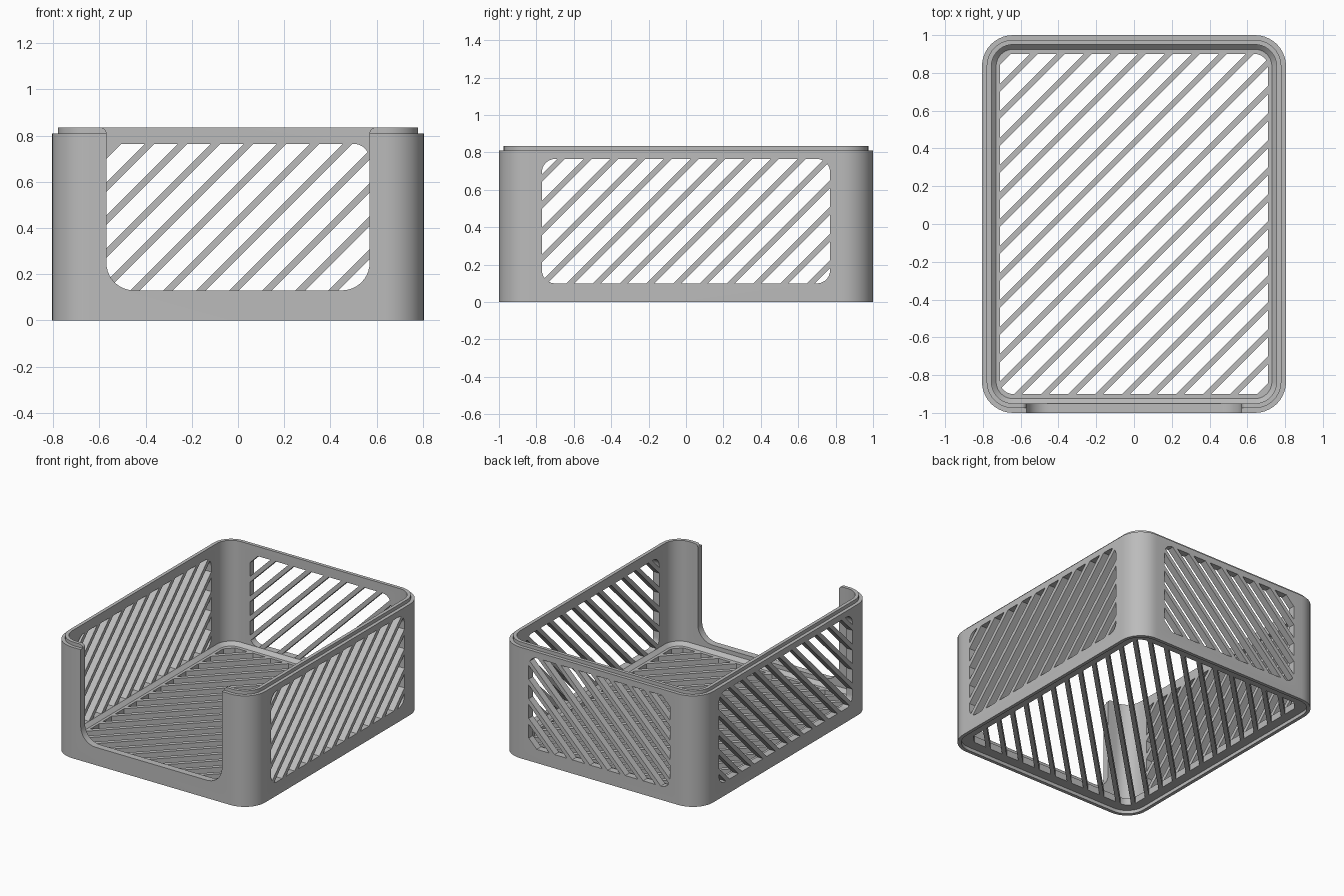
import bpy, bmesh, math
from mathutils import Vector, Matrix

if "Cube" in bpy.data.objects:
    bpy.data.objects.remove(bpy.data.objects["Cube"])

HX, HY, RADIUS = 0.805, 1.0, 0.165      # outer half sizes and corner radius
WALL, STEP = 0.05, 0.025                # wall thickness and stacking lip
PITCH, BAR = 0.143, 0.03                # slat spacing and width

grey = bpy.data.materials.new("Grey plastic")
grey.use_nodes = True
colour = (0.5, 0.5, 0.5, 1)
grey.diffuse_color = colour
grey.node_tree.nodes["Principled BSDF"].inputs["Base Color"].default_value = colour


def arc(cx, cy, r, start, end, n=10):
    """Points along an arc, angles in degrees."""
    angles = [math.radians(start + (end - start) * i / n) for i in range(n + 1)]
    return [(cx + r * math.cos(a), cy + r * math.sin(a)) for a in angles]


def rounded_rect(hx, hy, r):
    points = []
    for i, (sx, sy) in enumerate([(1, 1), (-1, 1), (-1, -1), (1, -1)]):
        points += arc(sx * (hx - r), sy * (hy - r), r, 90 * i, 90 * i + 90)
    return points


def make_object(name, bm):
    bmesh.ops.recalc_face_normals(bm, faces=bm.faces)
    mesh = bpy.data.meshes.new(name)
    bm.to_mesh(mesh)
    bm.free()
    mesh.materials.append(grey)
    obj = bpy.data.objects.new(name, mesh)
    bpy.context.collection.objects.link(obj)
    return obj


def loft(bm, rings):
    """Skin closed rings of 3D points and cap both ends."""
    loops = [[bm.verts.new(p) for p in ring] for ring in rings]
    for a, b in zip(loops, loops[1:]):
        for i in range(len(a)):
            j = (i + 1) % len(a)
            bm.faces.new((a[i], a[j], b[j], b[i]))
    bm.faces.new(loops[0])
    bm.faces.new(loops[-1])


def prism(bm, outline, matrix, w0, w1):
    loft(bm, [[matrix @ Vector((u, v, w)) for u, v in outline] for w in (w0, w1)])


def boolean(target, cutter, operation):
    mod = target.modifiers.new("cut", "BOOLEAN")
    mod.operation, mod.object, mod.solver = operation, cutter, "EXACT"
    bpy.context.view_layer.objects.active = target
    bpy.ops.object.modifier_apply(modifier=mod.name)


def remove(obj):
    bpy.data.objects.remove(obj)


# Box shell: stepped foot, wall, stacking lip and floor, as inset rings
profile = [(STEP, STEP), (STEP, 0), (0, 0), (0, 0.81), (STEP, 0.81),
           (STEP, 0.835), (WALL, 0.835), (WALL, 0.1), (0.075, 0.075)]
bm = bmesh.new()
loft(bm, [[(x, y, z) for x, y in rounded_rect(HX - d, HY - d, RADIUS - d)]
          for d, z in profile])
shell = make_object("box_shell", bm)

# Planes of the panels: columns are the u, v and outward directions
X, Y, Z = Vector((1, 0, 0)), Vector((0, 1, 0)), Vector((0, 0, 1))


def plane(u, v, w, origin):
    m = Matrix((u, v, w)).transposed().to_4x4()
    m.translation = origin
    return m


MID = 0.4325
panels = [
    ("floor_grille", plane(X, Y, Z, (0, 0, 0)), 0.71, 0.9, STEP, 0.075),
    ("left_grille", plane(Y, Z, X, (0, 0, MID)), 0.77, 0.3325, HX - WALL, HX),
    ("right_grille", plane(Y, Z, X, (0, 0, MID)), 0.77, 0.3325, -HX, WALL - HX),
    ("back_grille", plane(X, Z, Y, (0, 0, MID)), 0.57, 0.3325, HY - WALL, HY),
]

# Cut each window and fill it with diagonal slats trimmed to its outline
for name, matrix, hu, hv, w0, w1 in panels:
    bm = bmesh.new()
    prism(bm, rounded_rect(hu, hv, 0.07), matrix, w0 - 0.02, w1 + 0.02)
    window = make_object("window_cutter", bm)
    boolean(shell, window, "DIFFERENCE")

    bm = bmesh.new()
    half = BAR / math.sqrt(2)
    count = int((hu + hv) / PITCH)
    reach = hv + 0.1
    for i in range(-count, count + 1):
        c = i * PITCH
        slat = [(c - reach - half, -reach), (c - reach + half, -reach),
                (c + reach + half, reach), (c + reach - half, reach)]
        prism(bm, slat, matrix, w0, w1)
    grille = make_object(name, bm)
    boolean(grille, window, "INTERSECT")
    remove(window)

# Front opening with round lower corners and eased top corners
side = arc(0.45, 0.25, 0.12, -90, 0) + arc(0.595, 0.81, 0.025, 180, 90) + [(0.595, 0.9)]
outline = side + [(-x, z) for x, z in reversed(side)]
bm = bmesh.new()
prism(bm, outline, plane(X, Z, Y, (0, 0, 0)), -1.1, -0.9)
opening = make_object("opening_cutter", bm)
boolean(shell, opening, "DIFFERENCE")
remove(opening)

# Smooth the round corners only
bpy.ops.object.select_all(action="DESELECT")
shell.select_set(True)
bpy.context.view_layer.objects.active = shell
bpy.ops.object.shade_smooth_by_angle(angle=math.radians(30))
